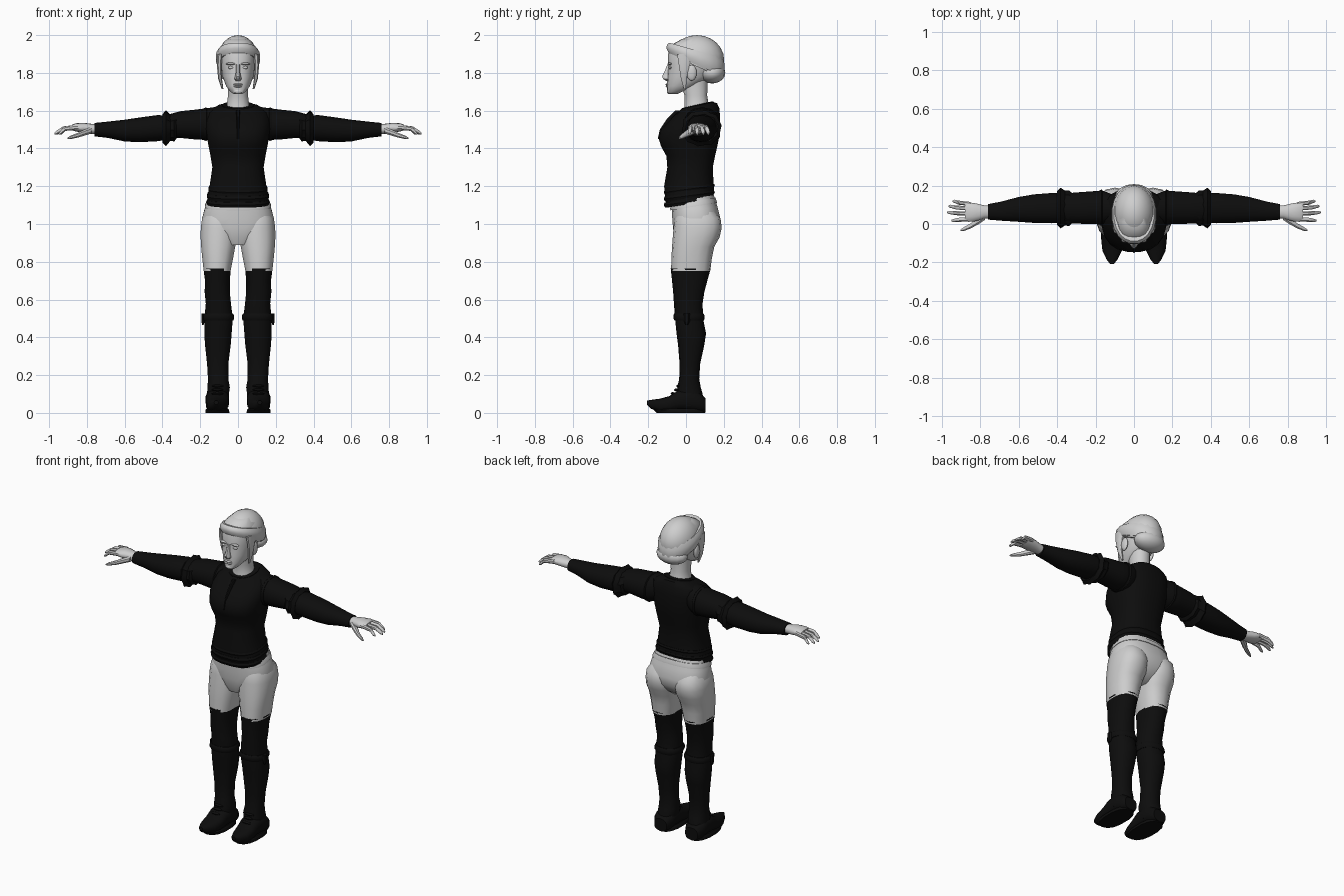
import bpy, bmesh, math
from mathutils import Vector


def material(name, v):
    m = bpy.data.materials.new(name)
    m.diffuse_color = (v, v, v, 1)
    return m


PALE = material("pale_grey", 0.62)
DARK = material("near_black", 0.004)


def finish(name, bm, mat):
    bmesh.ops.recalc_face_normals(bm, faces=bm.faces)
    me = bpy.data.meshes.new(name)
    bm.to_mesh(me)
    bm.free()
    me.materials.append(mat)
    ob = bpy.data.objects.new(name, me)
    bpy.context.collection.objects.link(ob)
    return ob


def loft(name, axis, rings, mat, n=14, p=2.2, side=1, ruffle=0):
    """Skin rings (position, u0, u1, v0, v1[, tilt]) along an axis; u, v are the other axes in order."""
    bm = bmesh.new()
    loops = []
    for r in rings:
        c, u0, u1, v0, v1 = r[:5]
        tilt = r[5] if len(r) > 5 else 0
        loop = []
        for i in range(n):
            a = 2 * math.pi * (i + 0.5) / n
            k = 1 - ruffle * (i % 2)
            cu, sv = [k * math.copysign(abs(t) ** (2 / p), t) for t in (math.cos(a), math.sin(a))]
            u = (u0 + u1) / 2 + cu * (u1 - u0) / 2
            v = (v0 + v1) / 2 + sv * (v1 - v0) / 2
            w = c + tilt * sv
            co = {'x': (w, u, v), 'y': (u, w, v), 'z': (u, v, w)}[axis]
            loop.append(bm.verts.new((co[0] * side, co[1], co[2])))
        loops.append(loop)
    for a, b in zip(loops, loops[1:]):
        for i in range(n):
            j = (i + 1) % n
            bm.faces.new((a[i], a[j], b[j], b[i]))
    bm.faces.new(loops[0])
    bm.faces.new(loops[-1])
    return finish(name, bm, mat)


def ball(name, c, r, mat, cut=None, seg=16, rows=10):
    """Ellipsoid, optionally cut by a plane (point, normal) that removes the side facing away."""
    bm = bmesh.new()
    bmesh.ops.create_uvsphere(bm, u_segments=seg, v_segments=rows, radius=1)
    for v in bm.verts:
        v.co = Vector(v.co[i] * r[i] + c[i] for i in range(3))
    if cut:
        bmesh.ops.bisect_plane(bm, geom=bm.verts[:] + bm.edges[:] + bm.faces[:], plane_co=cut[0],
                               plane_no=cut[1], clear_inner=True)
        bmesh.ops.holes_fill(bm, edges=[e for e in bm.edges if e.is_boundary])
    return finish(name, bm, mat)


def sym(z, w, y0, y1, tilt=0):
    return (z, -w, w, y0, y1, tilt)


# Head and neck
loft("head", 'z', [sym(1.688, .022, -.09, -.045), sym(1.70, .04, -.099, -.01, .005),
                   sym(1.73, .064, -.101, .06), sym(1.78, .082, -.099, .13),
                   sym(1.84, .091, -.094, .16), sym(1.90, .094, -.095, .17),
                   sym(1.95, .085, -.075, .15), sym(1.98, .055, -.02, .12)], PALE, n=18, p=2.3)
loft("neck", 'z', [sym(1.57, .085, -.02, .14), sym(1.62, .062, -.008, .122),
                   sym(1.68, .054, -.008, .112), sym(1.76, .056, -.03, .115)], PALE)
# Face details
loft("nose", 'z', [sym(1.757, .012, -.106, -.08), sym(1.768, .021, -.122, -.08),
                   sym(1.782, .017, -.128, -.08), sym(1.81, .010, -.113, -.08),
                   sym(1.845, .011, -.10, -.08)], PALE, n=8)
for z in (1.729, 1.739):
    ball("lip", (0, -.099, z), (.026, .009, .006), PALE, seg=10, rows=6)
ball("chin", (0, -.088, 1.702), (.024, .014, .015), PALE, seg=10, rows=6)
for s in (-1, 1):
    ball("brow", (s * .038, -.086, 1.848), (.028, .011, .007), PALE, seg=10, rows=6)
    ball("eye", (s * .037, -.083, 1.828), (.017, .009, .008), PALE, seg=10, rows=6)
    ball("ear", (s * .096, .03, 1.80), (.012, .027, .042), PALE, seg=10, rows=8)
    loft("side_lock", 'z', [(1.715, .077, .087, -.012, .0), (1.77, .084, .106, -.028, .005),
                            (1.84, .086, .113, -.04, .02), (1.90, .08, .11, -.05, .04)],
         PALE, n=8, side=s)
# Hair cap, wrapped band and rolled nape
ball("hair_cap", (0, .058, 1.868), (.109, .144, .132), PALE,
     ((0, -.09, 1.90), (0, .45, 1)), seg=20, rows=12)
loft("hair_band", 'z', [sym(1.845, .109, -.094, .196, -.062), sym(1.87, .118, -.106, .206, -.062),
                        sym(1.90, .116, -.102, .205, -.05), sym(1.92, .105, -.09, .195, -.04)],
     PALE, n=20, p=2.1)
ball("hair_roll", (0, .138, 1.80), (.1, .07, .056), PALE)

# Shirt with layered waist
loft("shirt", 'z', [sym(1.11, .165, -.10, .145, .024), sym(1.15, .163, -.112, .15, .018),
                    sym(1.20, .152, -.117, .148), sym(1.30, .137, -.10, .143),
                    sym(1.36, .147, -.105, .155), sym(1.41, .157, -.133, .167),
                    sym(1.45, .164, -.146, .175), sym(1.50, .17, -.134, .181),
                    sym(1.55, .172, -.096, .182, .01), sym(1.595, .156, -.06, .178, .018),
                    sym(1.622, .11, -.03, .165, .018), sym(1.63, .075, -.018, .145, .016)],
     DARK, n=20, p=2.5)
for z, w in ((1.118, .168), (1.15, .167), (1.185, .159)):
    loft("waist_fold", 'z', [sym(z - .012, w - .004, -.112, .148, .02), sym(z, w, -.119, .154, .018),
                             sym(z + .012, w - .005, -.115, .15, .016)], DARK, n=20, p=2.5)
loft("collar", 'z', [sym(1.60, .092, -.035, .15, .016), sym(1.63, .085, -.025, .148, .018),
                     sym(1.632, .065, -.012, .132, .016)], DARK, n=16)
loft("front_placket", 'z', [sym(1.45, .008, -.151, -.11), sym(1.50, .008, -.14, -.1),
                            sym(1.56, .009, -.1, -.06), sym(1.60, .011, -.058, -.02)], DARK, n=8)

# Trousers
loft("hips", 'z', [sym(.89, .07, -.045, .09), sym(.93, .13, -.062, .145),
                   sym(.98, .185, -.07, .178), sym(1.03, .192, -.074, .183),
                   sym(1.08, .178, -.076, .168, .01), sym(1.135, .16, -.078, .148, .018)],
     PALE, n=20, p=2.5)
loft("waistband", 'z', [sym(1.092, .177, -.084, .165, .02), sym(1.10, .176, -.085, .164, .02),
                        sym(1.12, .167, -.083, .157, .02)], PALE, n=20, p=2.5)

for s in (-1, 1):
    # Trouser leg
    loft("trouser_leg", 'z', [(.75, .038, .183, -.079, .128), (.82, .024, .191, -.077, .137),
                              (.88, .013, .197, -.074, .15), (.93, .004, .2, -.07, .178),
                              (.98, .0, .199, -.066, .189), (1.03, .008, .192, -.06, .183),
                              (1.07, .03, .17, -.04, .15)], PALE, side=s, p=2.4)
    # Tall boot
    loft("boot_shaft", 'z', [(.04, .05, .168, -.05, .095), (.10, .047, .165, -.048, .088),
                             (.135, .042, .163, -.046, .078), (.18, .05, .16, -.036, .07),
                             (.26, .05, .165, -.034, .075), (.36, .037, .176, -.042, .097),
                             (.42, .032, .18, -.05, .106), (.50, .026, .179, -.058, .09),
                             (.58, .036, .172, -.064, .088), (.64, .042, .178, -.068, .097),
                             (.70, .042, .176, -.074, .113), (.765, .036, .185, -.081, .131)],
         DARK, side=s, p=2.3)
    loft("knee_strap", 'z', [(.488, .024, .183, -.06, .094), (.498, .019, .188, -.066, .099),
                             (.516, .019, .187, -.067, .098), (.526, .025, .181, -.062, .093)],
         DARK, side=s, p=2.3)
    loft("strap_buckle", 'z', [(.465, .182, .19, -.005, .01), (.485, .175, .195, -.012, .02),
                               (.525, .175, .195, -.012, .02)], DARK, n=6, side=s)
    # Foot with raised toe, flat sole and heel
    loft("boot_foot", 'y', [(-.207, .104, .126, .045, .065), (-.185, .085, .143, .022, .069),
                            (-.14, .062, .165, .005, .075), (-.09, .05, .171, .004, .088),
                            (-.04, .047, .171, .012, .12), (.02, .046, .172, .010, .13),
                            (.07, .048, .171, .003, .11), (.102, .065, .152, .003, .08)],
         DARK, side=s, p=2.6)
    loft("boot_sole", 'z', [(0, .044, .174, -.155, .1), (.016, .046, .173, -.172, .101),
                            (.024, .054, .166, -.165, .095)], DARK, side=s, p=2.4)
    for y, z in ((-.07, .102), (-.052, .122), (-.04, .142)):
        ball("boot_lace", (s * .108, y, z), (.032, .011, .008), DARK, seg=8, rows=6)

    # Sleeves
    loft("upper_sleeve", 'x', [(.10, .02, .15, 1.47, 1.622), (.16, -.005, .175, 1.445, 1.614),
                               (.22, -.002, .172, 1.447, 1.606), (.30, .0, .166, 1.455, 1.598),
                               (.37, .005, .16, 1.455, 1.58)], DARK, side=s)
    loft("shoulder_seam", 'x', [(.160, .0, .17, 1.45, 1.61), (.168, -.012, .182, 1.44, 1.618),
                                (.18, -.008, .178, 1.443, 1.613)], DARK, side=s)
    loft("sleeve_ruffle", 'x', [(.325, .0, .165, 1.452, 1.588), (.338, -.012, .176, 1.436, 1.588),
                                (.358, -.008, .174, 1.44, 1.58), (.382, -.024, .19, 1.41, 1.603),
                                (.40, -.006, .172, 1.43, 1.582), (.392, .01, .155, 1.45, 1.57)],
         DARK, n=20, side=s, ruffle=.07)
    loft("lower_sleeve", 'x', [(.36, .005, .16, 1.448, 1.575), (.43, .002, .163, 1.438, 1.576),
                               (.52, .004, .156, 1.433, 1.564), (.60, .01, .142, 1.437, 1.552),
                               (.69, .016, .118, 1.456, 1.542), (.76, .022, .104, 1.464, 1.535)],
         DARK, side=s)
    # Hand
    loft("palm", 'x', [(.74, .03, .094, 1.475, 1.527), (.78, .027, .098, 1.477, 1.531),
                       (.82, .014, .108, 1.483, 1.536), (.86, .01, .114, 1.49, 1.533),
                       (.878, .014, .111, 1.496, 1.526)], PALE, side=s)
    for y0, y1, tip in ((.104, .118, .945), (.08, .092, .966), (.053, .06, .972), (.025, .018, .95)):
        ym, mid, h = (y0 + y1) / 2, (.86 + tip) / 2 + .01, .0115
        loft("finger", 'x', [(.85, y0 - h, y0 + h, 1.498, 1.526), (mid, ym - h, ym + h, 1.492, 1.518),
                             (tip - .012, y1 - .009, y1 + .009, 1.474, 1.495),
                             (tip, y1 - .004, y1 + .004, 1.472, 1.482)], PALE, n=8, side=s)
    loft("thumb", 'x', [(.775, .02, .06, 1.478, 1.515), (.815, -.006, .035, 1.466, 1.50),
                        (.85, -.024, .004, 1.456, 1.483), (.885, -.037, -.016, 1.449, 1.469),
                        (.902, -.038, -.028, 1.449, 1.458)], PALE, n=8, side=s)

# Smooth surfaces with sharp creases kept
for ob in bpy.context.scene.objects:
    ob.select_set(True)
    bpy.context.view_layer.objects.active = ob
bpy.ops.object.shade_smooth_by_angle(angle=math.radians(40))
